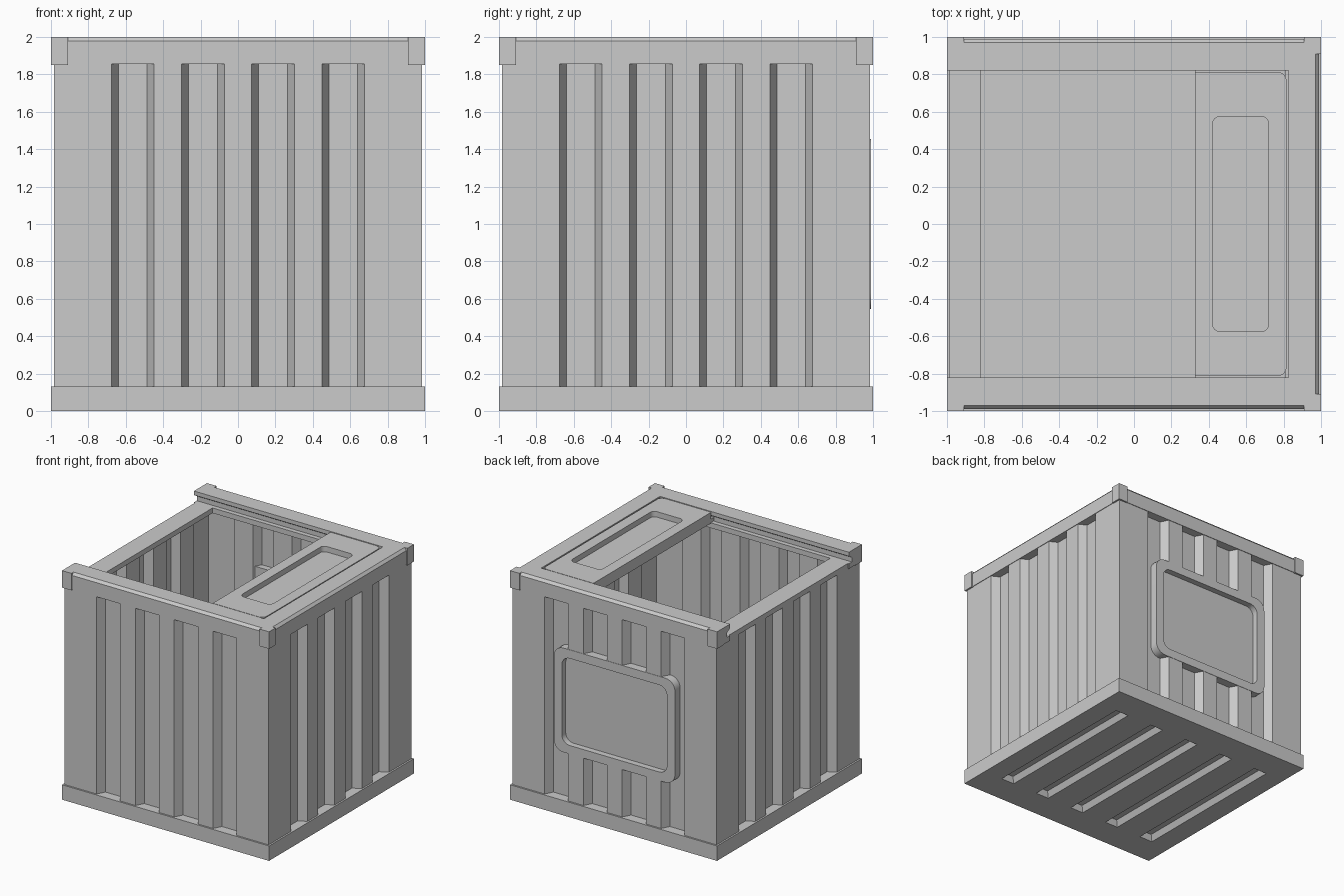
import bpy, bmesh, math
from mathutils import Matrix, Vector

if "Cube" in bpy.data.objects:
    bpy.data.objects.remove(bpy.data.objects["Cube"])

grey = bpy.data.materials.new("plain_grey")
grey.use_nodes = True
grey.diffuse_color = (0.6, 0.6, 0.6, 1)
grey.node_tree.nodes["Principled BSDF"].inputs["Base Color"].default_value = (0.6, 0.6, 0.6, 1)

# Axis maps for (u, v, extrusion)
UP = lambda u, v, w: Vector((u, v, w))
ALONG_X = lambda u, v, w: Vector((w, u, v))
ALONG_Y = lambda u, v, w: Vector((u, w, v))


def prism(name, outline, lo, hi, axes=UP, turn=0.0, taper=None):
    """Extrude an outline; taper optionally scales the far end (u, v)."""
    bm = bmesh.new()
    tu, tv = taper or (1, 1)
    cu = sum(p[0] for p in outline) / len(outline)
    cv = sum(p[1] for p in outline) / len(outline)
    a = [bm.verts.new(axes(u, v, lo)) for u, v in outline]
    b = [bm.verts.new(axes(cu + (u - cu) * tu, cv + (v - cv) * tv, hi)) for u, v in outline]
    n = len(a)
    bm.faces.new(a)
    bm.faces.new(b)
    for i in range(n):
        j = (i + 1) % n
        bm.faces.new((a[i], a[j], b[j], b[i]))
    bmesh.ops.recalc_face_normals(bm, faces=bm.faces)
    bm.transform(Matrix.Rotation(turn, 4, "Z"))
    mesh = bpy.data.meshes.new(name)
    bm.to_mesh(mesh)
    bm.free()
    mesh.materials.append(grey)
    ob = bpy.data.objects.new(name, mesh)
    bpy.context.collection.objects.link(ob)
    return ob


def rect(u0, u1, v0, v1):
    return [(u0, v0), (u1, v0), (u1, v1), (u0, v1)]


def rounded(u0, u1, v0, v1, r, left_round=True, steps=6):
    """Rectangle with rounded corners, optionally only on the +u side."""
    pts = []
    corners = [(u1 - r, v1 - r), (u0 + r, v1 - r), (u0 + r, v0 + r), (u1 - r, v0 + r)]
    for k, (cu, cv) in enumerate(corners):
        if k in (1, 2) and not left_round:
            pts.append((u0, v1 if k == 1 else v0))
            continue
        for s in range(steps + 1):
            t = (k + s / steps) * math.pi / 2
            pts.append((cu + r * math.cos(t), cv + r * math.sin(t)))
    return pts


def cut(ob, cutters, keep=False):
    """Subtract cutters, bake the result and drop the helpers."""
    for c in cutters:
        c.hide_render = True
        m = ob.modifiers.new("cut", "BOOLEAN")
        m.operation, m.solver, m.object = "DIFFERENCE", "EXACT", c
    bpy.context.view_layer.update()
    dg = bpy.context.evaluated_depsgraph_get()
    baked = bpy.data.meshes.new_from_object(ob.evaluated_get(dg))
    ob.modifiers.clear()
    ob.data = baked
    if not keep:
        for c in cutters:
            bpy.data.objects.remove(c)


PITCH = 0.375
RIM = 1.855
BASE = 0.13

# Base slab with five grooves underneath
base = prism("base", rect(-1, 1, -1, 1), 0, BASE)
cut(base, [prism("groove_cutter", rect(i * PITCH - 0.065, i * PITCH + 0.065, -0.74, 0.74),
                 -0.001, 0.05, taper=(0.6, 0.97)) for i in range(-2, 3)])


# Corrugated sheet walls
def sheet(y, shift, end):
    pts = [(-end, y)]
    for i in range(4):
        c = (i - 1.5) * PITCH
        for du, dy in ((-0.114, 0), (-0.077, 0.07), (0.077, 0.07), (0.114, 0)):
            pts.append((c + du + math.copysign(shift, du), y + dy))
    return pts + [(end, y)]


profile = sheet(-0.985, 0, 0.985) + sheet(-0.955, 0.012, 0.955)[::-1]
walls = {}
for k, side in enumerate(("front", "left", "back", "right")):
    walls[side] = prism(side + "_wall", profile, BASE - 0.02, RIM + 0.01, turn=k * math.pi / 2)

# Framed panel on the back wall
frame = prism("back_frame", rounded(-0.585, 0.585, 0.545, 1.455, 0.09), 0.9, 0.988, ALONG_Y)
window = prism("window_cutter", rounded(-0.508, 0.508, 0.62, 1.38, 0.075), 0.935, 1.1, ALONG_Y)
cut(walls["back"], [window], keep=True)
cut(frame, [window])

# Slotted side rails of the rim
RAIL = 0.99
rail = [(RAIL, RIM), (RAIL, 1.978), (0.97, 2), (0.82, 2), (0.82, 1.965),
        (0.86, 1.94), (0.86, 1.9), (0.82, 1.9), (0.82, RIM)]
prism("back_rail", rail, -1, 0.97, ALONG_X)
prism("front_rail", [(-y, z) for y, z in rail], -1, 0.97, ALONG_X)

# Closed end rail and low sill at the open end
prism("end_rail", [(RAIL, RIM), (RAIL, 1.978), (0.97, 2), (0.825, 2), (0.825, RIM)],
      -0.97, 0.97, ALONG_Y)
prism("entry_sill", rect(-RAIL, -0.82, RIM, 1.9), -0.97, 0.97, ALONG_Y)

# Corner blocks
for sx in (-1, 1):
    for sy in (-1, 1):
        name = ("left" if sx > 0 else "right") + ("_back" if sy > 0 else "_front") + "_corner"
        prism(name, rect(*sorted((sx, sx * 0.91)), *sorted((sy, sy * 0.91))), RIM - 0.004, 2)

# Sliding lid with finger recess and side tongues
lid = prism("lid", rounded(0.325, 0.815, -0.812, 0.812, 0.045, left_round=False), 1.903, 1.998)
cut(lid, [prism("recess_cutter", rounded(0.42, 0.72, -0.575, 0.575, 0.04), 1.95, 2.1)])
prism("lid_tongue", rect(0.33, 0.81, -0.855, 0.855), 1.905, 1.935)

# Smooth the rounded corners, keep edges sharp
bpy.ops.object.select_all(action="DESELECT")
for ob in bpy.context.collection.objects:
    if ob.type == "MESH" and ob.data.materials and ob.data.materials[0] == grey:
        ob.select_set(True)
        bpy.context.view_layer.objects.active = ob
bpy.ops.object.shade_smooth_by_angle(angle=math.radians(30))
